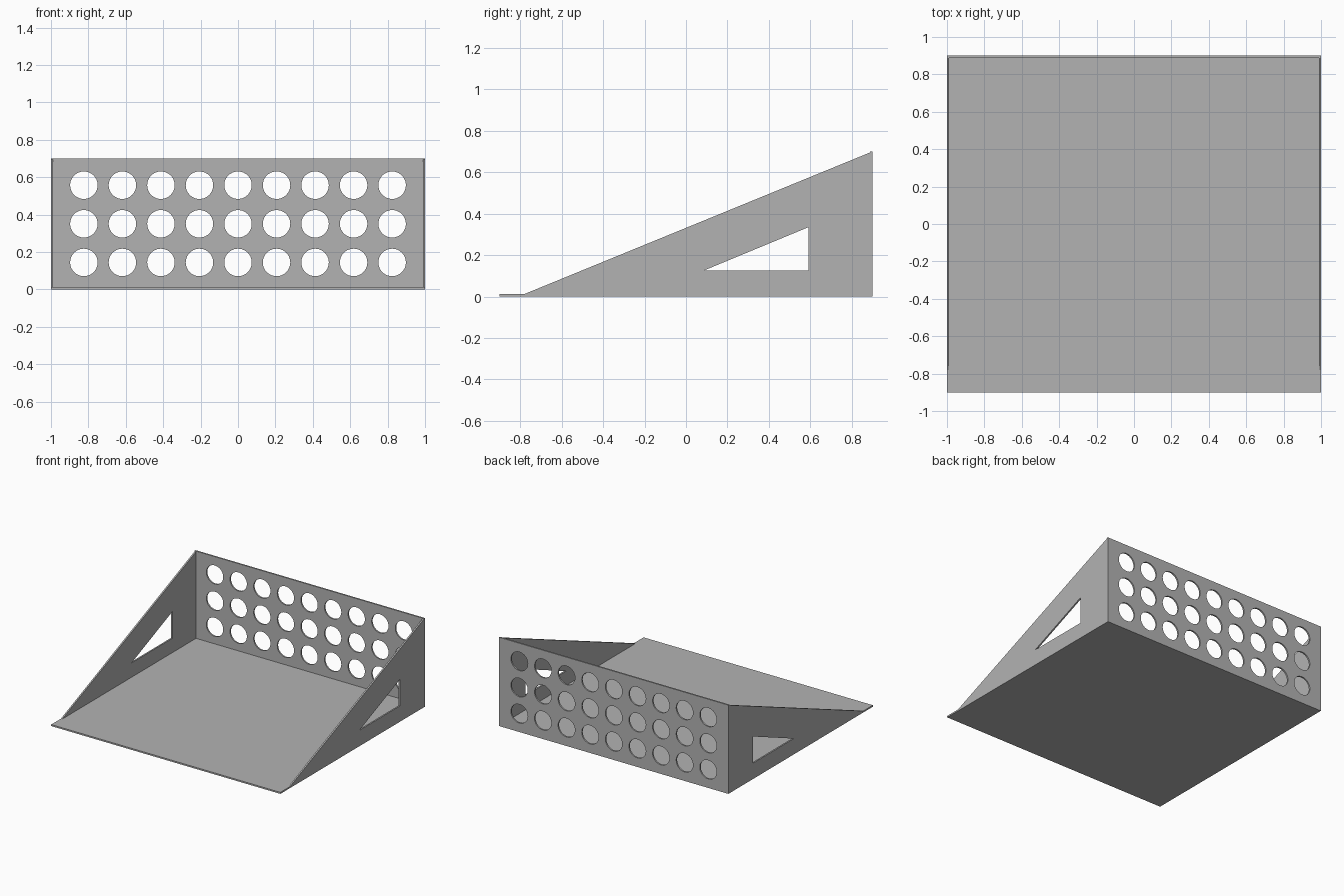
import bpy, math
from mathutils import Matrix

if "Cube" in bpy.data.objects:
    bpy.data.objects.remove(bpy.data.objects["Cube"])

T = 0.012      # sheet thickness
W, D, H = 1.0, 0.9, 0.70   # half width, half depth, height

grey = bpy.data.materials.new("grey")
grey.diffuse_color = (0.45, 0.45, 0.45, 1)
grey.use_nodes = True
grey.node_tree.nodes["Principled BSDF"].inputs["Base Color"].default_value = grey.diffuse_color


def panel(name, loops, matrix):
    """Flat sheet from an outline plus hole outlines, extruded by T."""
    cu = bpy.data.curves.new(name + "_profile", 'CURVE')
    cu.dimensions = '2D'
    cu.fill_mode = 'BOTH'
    cu.extrude = T / 2
    for pts in loops:
        sp = cu.splines.new('POLY')
        sp.points.add(len(pts) - 1)
        for p, (x, y) in zip(sp.points, pts):
            p.co = (x, y, 0, 1)
        sp.use_cyclic_u = True
    tmp = bpy.data.objects.new(name + "_profile", cu)
    bpy.context.collection.objects.link(tmp)
    deps = bpy.context.evaluated_depsgraph_get()
    me = bpy.data.meshes.new_from_object(tmp.evaluated_get(deps))
    bpy.data.objects.remove(tmp)
    me.transform(matrix)
    me.materials.clear()
    me.materials.append(grey)
    for f in me.polygons:
        f.use_smooth = False
        f.material_index = 0
    me.name = name
    ob = bpy.data.objects.new(name, me)
    bpy.context.collection.objects.link(ob)
    return ob


def circle(cx, cy, r, n=40):
    return [(cx + r * math.cos(2 * math.pi * i / n),
             cy + r * math.sin(2 * math.pi * i / n)) for i in range(n)]


# Floor sheet
panel("floor", [[(-W, -D), (W, -D), (W, D), (-W, D)]],
      Matrix.Translation((0, 0, T / 2)))

# Back wall with a 9 x 3 grid of round holes
holes = [circle(0.206 * i, 0.351 + 0.2065 * j, 0.0735)
         for i in range(-4, 5) for j in (-1, 0, 1)]
panel("back_wall", [[(-W, T), (W, T), (W, H), (-W, H)]] + holes,
      Matrix.Translation((0, D - T / 2, 0)) @ Matrix.Rotation(math.pi / 2, 4, 'X'))

# Sloping side walls with a triangular opening
slope = (H - T) / (D + 0.78)
yb = D - T
side = [(-0.78, T), (yb, T), (yb, H - slope * T)]
window = [(0.085, 0.125), (0.592, 0.125), (0.592, 0.335)]
turn = Matrix(((0, 0, 1, 0), (1, 0, 0, 0), (0, 1, 0, 0), (0, 0, 0, 1)))
for name, s in (("left_side", -1), ("right_side", 1)):
    panel(name, [side, window],
          Matrix.Translation((s * (W - T / 2), 0, 0)) @ turn)
